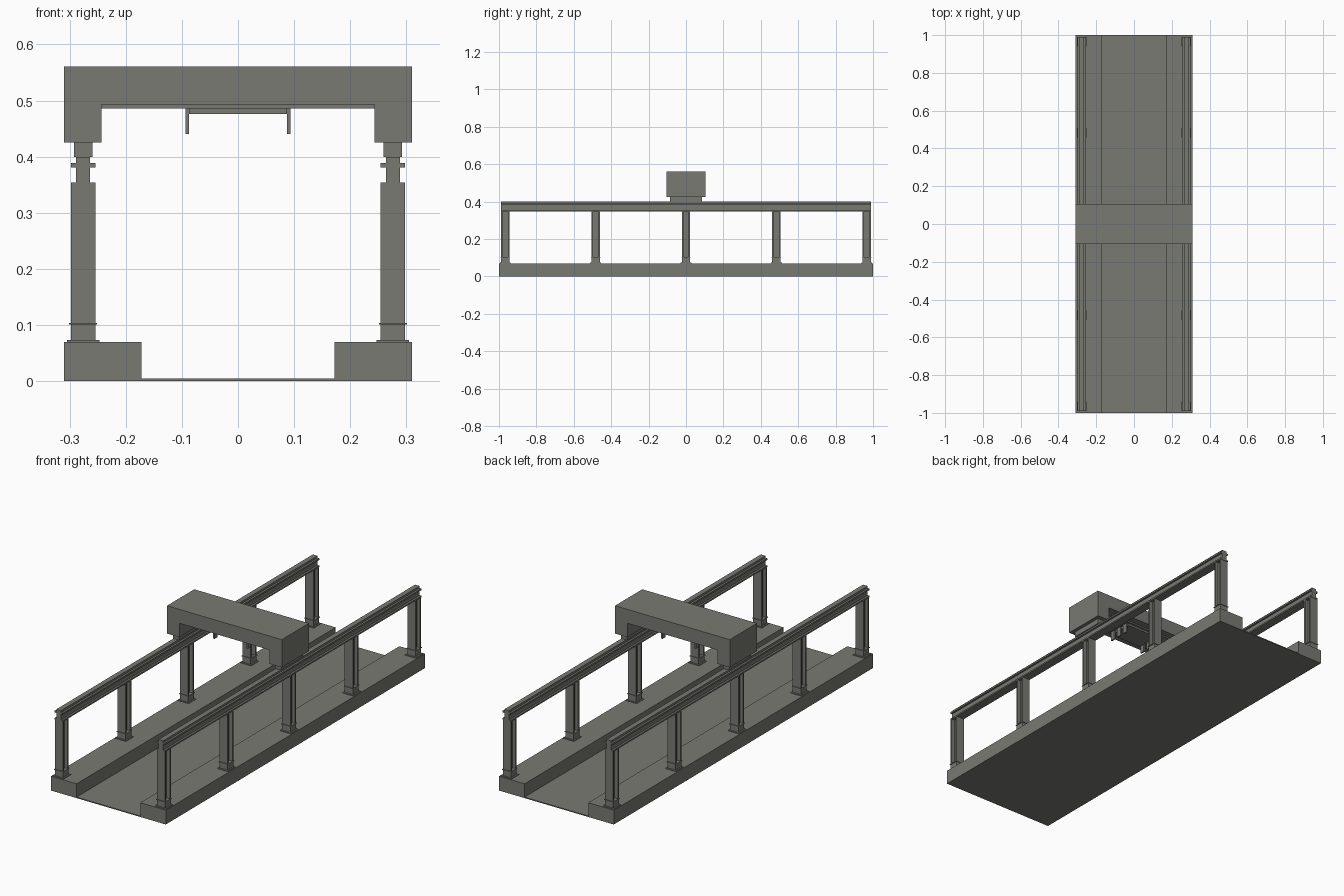
import bpy, bmesh

if "Cube" in bpy.data.objects:
    bpy.data.objects.remove(bpy.data.objects["Cube"])

grey = bpy.data.materials.new("concrete grey")
grey.diffuse_color = (0.19, 0.195, 0.17, 1)
grey.use_nodes = True
grey.node_tree.nodes["Principled BSDF"].inputs["Base Color"].default_value = grey.diffuse_color


def build(name, boxes):
    """One object from boxes given as (x0, x1, y0, y1, z0, z1)."""
    bm = bmesh.new()
    for x0, x1, y0, y1, z0, z1 in boxes:
        verts = bmesh.ops.create_cube(bm, size=1)["verts"]
        for v in verts:
            v.co.x = x1 if v.co.x > 0 else x0
            v.co.y = y1 if v.co.y > 0 else y0
            v.co.z = z1 if v.co.z > 0 else z0
    mesh = bpy.data.meshes.new(name)
    bm.to_mesh(mesh)
    bm.free()
    mesh.materials.append(grey)
    obj = bpy.data.objects.new(name, mesh)
    bpy.context.collection.objects.link(obj)
    return obj


def both_sides(boxes):
    return boxes + [(-b[1], -b[0]) + b[2:] for b in boxes]


# Floor slab and raised curbs
build("floor", [(-0.172, 0.172, -1, 1, 0, 0.005)])
build("curbs", both_sides([(0.172, 0.31, -1, 1, 0, 0.07)]))

# H-section columns with base plate, foot block and collar
CX = 0.276


def centred(y, hx, hy, z0, z1):
    return (CX - hx, CX + hx, y - hy, y + hy, z0, z1)


for i in range(5):
    y = -0.966 + i * 0.483
    build(f"column_pair_{i + 1}", both_sides([
        centred(y, 0.029, 0.029, 0.07, 0.073),
        centred(y, 0.022, 0.022, 0.073, 0.101),
        centred(y, 0.025, 0.025, 0.101, 0.104),
        centred(y - 0.018, 0.022, 0.004, 0.104, 0.347),
        centred(y + 0.018, 0.022, 0.004, 0.104, 0.347),
        centred(y, 0.005, 0.014, 0.104, 0.347),
    ]))

# Runway girders with a rail on top
build("runway_girders", both_sides([
    centred(0, 0.022, 0.99, 0.347, 0.354),
    centred(0, 0.0125, 0.99, 0.354, 0.381),
    centred(0, 0.022, 0.99, 0.381, 0.389),
    centred(0, 0.0125, 0.99, 0.389, 0.399),
]))

# Travelling bridge with wheel carriages
build("bridge_beam", [(-0.31, 0.31, -0.105, 0.105, 0.493, 0.561)])
build("bridge_legs", both_sides([(0.243, 0.31, -0.105, 0.105, 0.425, 0.493)]))
build("wheel_carriages", both_sides([centred(0, 0.0165, 0.085, 0.399, 0.425)]))

# Grab under the bridge
build("trolley_track", [(-0.243, 0.243, -0.07, 0.07, 0.486, 0.493)])
build("trolley", [(-0.087, 0.087, -0.06, 0.06, 0.476, 0.486)])
build("grab_fingers", both_sides([
    (0.087, 0.094, y - 0.012, y + 0.012, 0.44, 0.486) for y in (-0.045, 0, 0.045)]))
